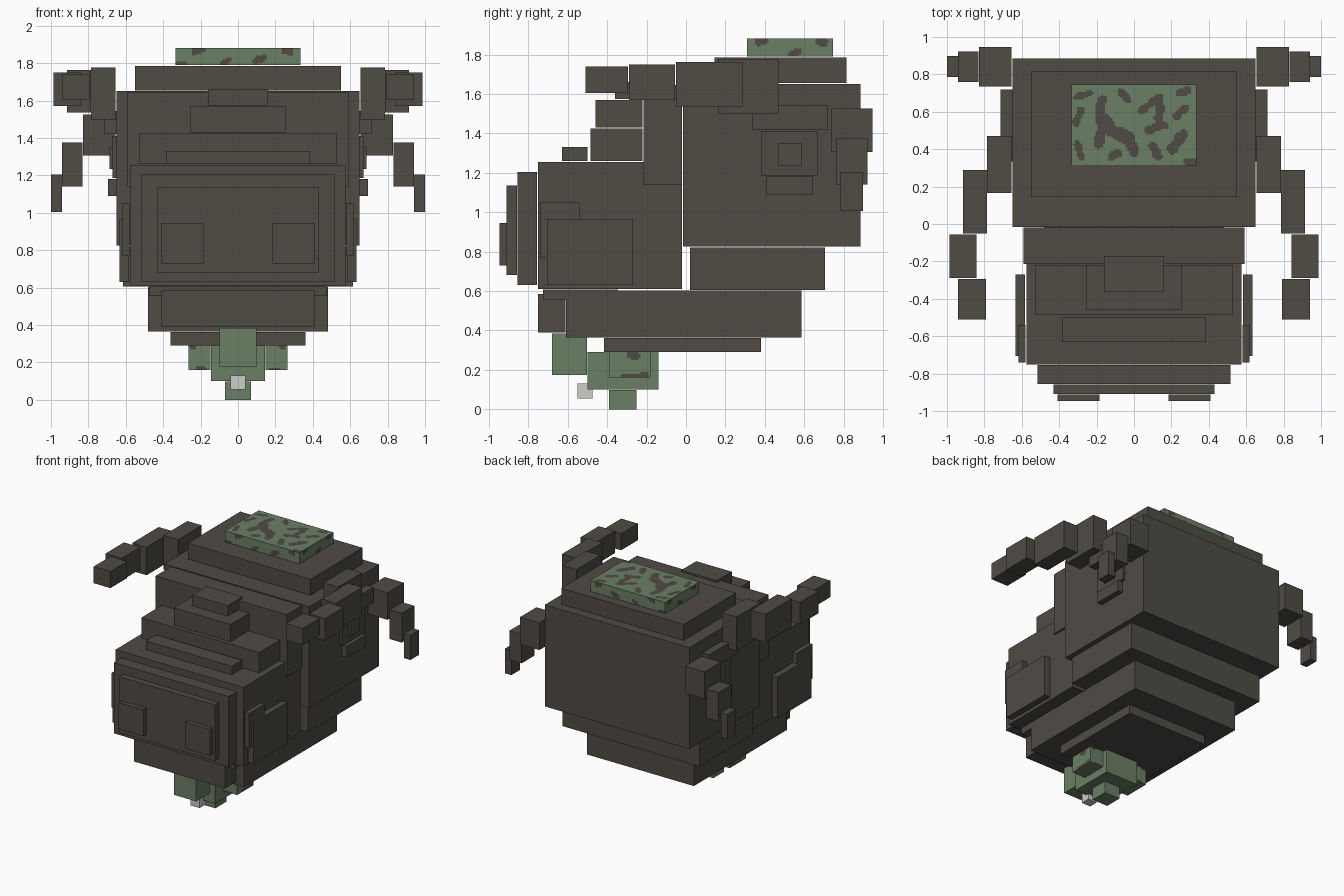
import bpy, bmesh, math
from mathutils import Vector

cube = bpy.data.objects.get("Cube")
if cube:
    bpy.data.objects.remove(cube, do_unlink=True)


def material(name, rgb):
    m = bpy.data.materials.new(name)
    m.use_nodes = True
    m.diffuse_color = (*rgb, 1)
    m.node_tree.nodes["Principled BSDF"].inputs["Base Color"].default_value = (*rgb, 1)
    return m


HIDE = material("dark hide", (0.080, 0.072, 0.060))
MOSS = material("moss green", (0.145, 0.215, 0.128))
TOOTH = material("pale bone", (0.60, 0.61, 0.58))


def make_box(name, x, y, z, mat=HIDE, camo=None, cell=0.01):
    """Box from (min, max) ranges; camo maps a face axis to painted strokes."""
    bm = bmesh.new()
    bmesh.ops.create_cube(bm, size=1)
    for v in bm.verts:
        v.co = Vector([(r[0] + r[1]) / 2 + c * (r[1] - r[0]) for r, c in zip((x, y, z), v.co)])
    if camo:
        for axis, r in enumerate((x, y, z)):
            n = round((r[1] - r[0]) / cell)
            normal = Vector([float(i == axis) for i in range(3)])
            for i in range(1, n):
                point = normal * (r[0] + (r[1] - r[0]) * i / n)
                bmesh.ops.bisect_plane(bm, geom=bm.verts[:] + bm.edges[:] + bm.faces[:],
                                       plane_co=point, plane_no=normal, dist=1e-5)
        bm.normal_update()
        for f in bm.faces:
            axis = max(range(3), key=lambda i: abs(f.normal[i]))
            c = f.calc_center_median()
            u, v = [c[i] for i in range(3) if i != axis]
            f.material_index = int(painted(u, v, camo.get(axis, ())))
    me = bpy.data.meshes.new(name)
    bm.to_mesh(me)
    bm.free()
    me.materials.append(mat)
    if camo:
        me.materials.append(HIDE)
    ob = bpy.data.objects.new(name, me)
    bpy.context.collection.objects.link(ob)
    return ob


def painted(u, v, strokes):
    """True inside any wobbly capsule stroke (u1, v1, u2, v2, radius)."""
    p = Vector((u, v))
    for u1, v1, u2, v2, r in strokes:
        a, d = Vector((u1, v1)), Vector((u2 - u1, v2 - v1))
        t = max(0, min(1, (p - a).dot(d) / max(d.length_squared, 1e-9)))
        wobble = 0.006 * math.sin(55 * u + 20 * v) * math.cos(50 * v)
        if (p - a - d * t).length < r + wobble:
            return True
    return False


def mid(name, half, y, z, mat=HIDE, camo=None):
    return make_box(name, (-half, half), y, z, mat, camo)


def pair(name, x, y, z, mat=HIDE, camo=None):
    make_box("left_" + name, x, y, z, mat, camo)
    make_box("right_" + name, (-x[1], -x[0]), y, z, mat, camo)


# Skull and crown
mid("skull", 0.65, (-0.015, 0.885), (0.825, 1.65))
mid("skull_base", 0.615, (0.02, 0.705), (0.605, 0.82))
mid("crown", 0.55, (0.145, 0.815), (1.655, 1.785))
mid("forehead", 0.59, (-0.215, -0.02), (1.14, 1.645))

# Snout, stepped towards the front
mid("snout", 0.575, (-0.75, -0.02), (0.61, 1.255))
mid("muzzle", 0.515, (-0.855, -0.755), (0.63, 1.205))
mid("nose_plate", 0.43, (-0.91, -0.858), (0.68, 1.135))
pair("nostril", (0.185, 0.41), (-0.947, -0.912), (0.73, 0.945))
mid("brow_step", 0.53, (-0.485, -0.22), (1.26, 1.425))
mid("upper_brow_step", 0.255, (-0.46, -0.22), (1.43, 1.57))
mid("brow_tip", 0.16, (-0.36, -0.17), (1.573, 1.66))
mid("nose_ridge", 0.385, (-0.63, -0.5), (1.26, 1.33))
pair("cheek_plate", (0.582, 0.633), (-0.705, -0.27), (0.63, 0.965))
pair("cheek_flap", (0.58, 0.618), (-0.74, -0.54), (0.77, 1.05))

# Jaw
mid("lip", 0.475, (-0.725, -0.345), (0.555, 0.607))
mid("jaw", 0.48, (-0.61, 0.585), (0.365, 0.603))
mid("jaw_front", 0.41, (-0.75, -0.612), (0.39, 0.585))
mid("chin", 0.36, (-0.415, 0.38), (0.29, 0.362))

# Eyes
pair("eyelid", (0.64, 0.713), (0.335, 0.72), (1.42, 1.545))
pair("eye", (0.64, 0.67), (0.38, 0.67), (1.185, 1.41))
pair("pupil", (0.66, 0.686), (0.47, 0.585), (1.235, 1.35))
pair("eye_bag", (0.64, 0.695), (0.405, 0.645), (1.09, 1.18))

# Horns curving forward
horn = [((0.655, 0.785), (0.165, 0.47), (1.50, 1.777)),
        ((0.787, 0.915), (-0.05, 0.288), (1.535, 1.763)),
        ((0.842, 0.987), (-0.29, -0.055), (1.57, 1.75)),
        ((0.79, 0.94), (-0.51, -0.295), (1.605, 1.74))]
# Ears drooping outward at the back
ear = [((0.655, 0.83), (0.735, 0.947), (1.305, 1.525)),
       ((0.832, 0.94), (0.76, 0.922), (1.14, 1.377)),
       ((0.942, 1.0), (0.785, 0.897), (1.005, 1.205))]
for label, parts in (("horn", horn), ("ear", ear)):
    for i, (x, y, z) in enumerate(parts):
        pair(f"{label}_segment_{i + 1}", x, y, z)

# Mottled moss cap
top = [(-.31, .68, -.23, .70, .017), (-.31, .54, -.28, .61, .02), (-.18, .56, -.17, .66, .025),
       (-.17, .56, -.12, .50, .035), (-.12, .50, -.03, .46, .033), (-.19, .43, -.17, .53, .028),
       (-.03, .46, .00, .39, .028), (-.07, .71, -.03, .66, .02), (.04, .60, .12, .67, .02),
       (.14, .56, .13, .68, .024), (.23, .58, .28, .62, .02), (.24, .70, .29, .72, .02),
       (.08, .50, .16, .53, .024), (.10, .42, .13, .36, .024), (.20, .40, .26, .48, .028),
       (.28, .33, .32, .33, .018), (-.30, .42, -.28, .36, .02), (-.12, .36, -.08, .38, .02)]
front = [(-.23, 1.865, -.20, 1.875, .02), (-.08, 1.80, -.05, 1.82, .017),
         (.09, 1.81, .14, 1.83, .017), (.25, 1.87, .28, 1.86, .02), (-.32, 1.79, -.29, 1.80, .015)]
side = [(.37, 1.86, .40, 1.87, .02), (.53, 1.80, .57, 1.815, .016), (.67, 1.87, .70, 1.86, .02)]
mid("moss_cap", 0.335, (0.31, 0.745), (1.79, 1.88), MOSS, {2: top, 1: front, 0: side})

# Mossy beard with a bone tip
mid("beard", 0.145, (-0.5, -0.14), (0.10, 0.29), MOSS)
mid("beard_front", 0.1, (-0.68, -0.502), (0.175, 0.385), MOSS)
mid("beard_tip", 0.07, (-0.39, -0.25), (0, 0.097), MOSS)
spots = {0: [(-.28, .285, -.25, .265, .022), (-.31, .165, -.20, .17, .014)],
         1: [(s * .245, .285, s * .235, .28, .015) for s in (-1, 1)]
         + [(s * .21, .16, s * .18, .16, .015) for s in (-1, 1)]}
pair("beard_tuft", (0.146, 0.265), (-0.39, -0.18), (0.16, 0.29), MOSS, spots)
mid("bone_bead", 0.04, (-0.55, -0.475), (0.055, 0.13), TOOTH)
